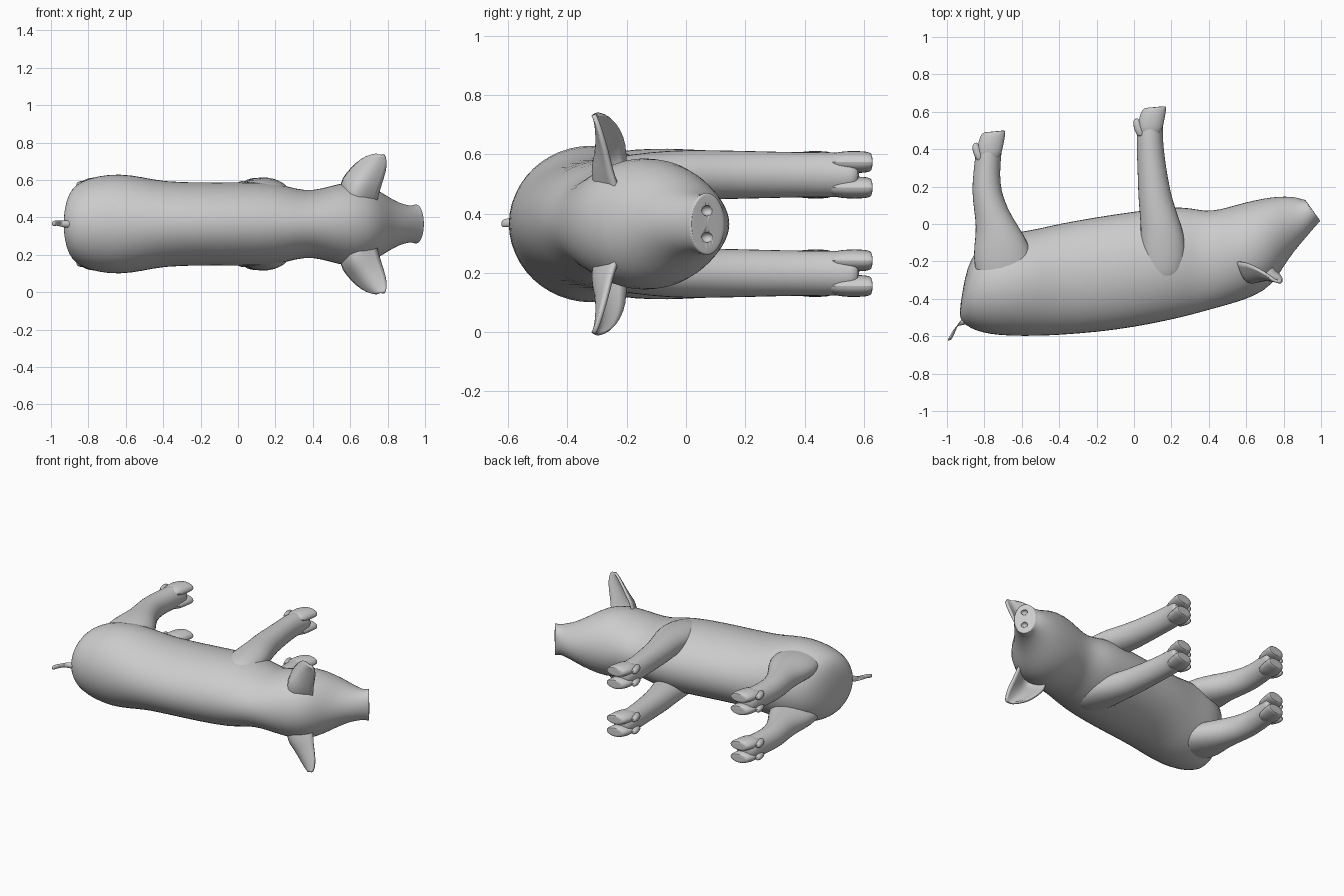
import bpy
import bmesh
import math
from mathutils import Vector

if "Cube" in bpy.data.objects:
    bpy.data.objects.remove(bpy.data.objects["Cube"], do_unlink=True)

MID = 0.365  # height of the symmetry plane

skin = bpy.data.materials.new("light grey skin")
skin.use_nodes = True
skin.diffuse_color = (0.6, 0.6, 0.6, 1)
skin.node_tree.nodes["Principled BSDF"].inputs["Base Color"].default_value = (0.6, 0.6, 0.6, 1)


def finish(name, bm, levels=1, angle=50):
    bmesh.ops.recalc_face_normals(bm, faces=bm.faces)
    mesh = bpy.data.meshes.new(name)
    bm.to_mesh(mesh)
    bm.free()
    mesh.materials.append(skin)
    obj = bpy.data.objects.new(name, mesh)
    bpy.context.collection.objects.link(obj)
    bpy.ops.object.select_all(action='DESELECT')
    obj.select_set(True)
    bpy.context.view_layer.objects.active = obj
    bpy.ops.object.shade_smooth_by_angle(angle=math.radians(angle))
    if levels:
        sub = obj.modifiers.new("smooth", 'SUBSURF')
        sub.levels = sub.render_levels = levels
    return obj


def loft(name, sections, sides=16, levels=1, grow=1.015):
    """Oval rings: each spans two points in plan, with a half height and centre height."""
    bm = bmesh.new()
    rings = []
    for x0, y0, x1, y1, half, zc in sections:
        a, b = Vector((x0, y0, zc)), Vector((x1, y1, zc))
        c, u = (a + b) / 2, (b - a) / 2 * grow
        rings.append([bm.verts.new(c + u * math.cos(t) + Vector((0, 0, half * grow * math.sin(t))))
                      for t in (2 * math.pi * i / sides for i in range(sides))])
    for r, s in zip(rings, rings[1:]):
        for i in range(sides):
            j = (i + 1) % sides
            bm.faces.new((r[i], r[j], s[j], s[i]))
    bm.faces.new(rings[0])
    bm.faces.new(rings[-1])
    return finish(name, bm, levels)


# Body and head: back point, belly point, half width
body_rings = [
    (-.935, -.48, -.92, -.38, .06), (-.925, -.51, -.905, -.29, .13),
    (-.90, -.54, -.875, -.19, .19), (-.85, -.568, -.82, -.11, .228),
    (-.77, -.588, -.73, -.06, .256), (-.66, -.597, -.61, -.045, .268),
    (-.52, -.597, -.50, -.025, .25), (-.40, -.592, -.40, 0, .225),
    (-.20, -.577, -.20, .035, .22), (0, -.55, 0, .065, .222),
    (.20, -.51, .20, .09, .22), (.32, -.48, .30, .085, .185),
    (.42, -.452, .38, .066, .176), (.52, -.425, .46, .075, .20),
    (.64, -.387, .55, .102, .228), (.74, -.325, .65, .127, .21),
    (.80, -.225, .74, .143, .165), (.855, -.145, .81, .147, .125),
    (.92, -.07, .87, .142, .10), (.975, -.005, .895, .132, .098),
    (.992, .012, .912, .130, .106), (.996, .018, .917, .127, .102),
    (.985, .031, .929, .111, .07)]
body = loft("body", [r + (MID,) for r in body_rings], sides=24)

# Nostrils sunk into the snout disc
for side, label in ((1, "upper"), (-1, "lower")):
    bm = bmesh.new()
    bmesh.ops.create_uvsphere(bm, u_segments=16, v_segments=10, radius=.022)
    cutter = finish(label + "_nostril_cutter", bm, levels=0)
    cutter.location = (.957, .071, MID + side * .045)
    cutter.scale = (1, 1, .8)
    cutter.hide_render = True
    cutter.hide_set(True)
    cut = body.modifiers.new(label + " nostril", 'BOOLEAN')
    cut.operation, cut.object, cut.solver = 'DIFFERENCE', cutter, 'EXACT'

# Legs: centre x, y, half width in x, half width in z
front_leg = [(.16, -.32, .06, .03), (.16, -.25, .11, .06), (.158, -.12, .125, .078),
             (.145, 0, .108, .085), (.115, .12, .092, .083), (.10, .25, .08, .08),
             (.086, .40, .072, .076), (.083, .50, .070, .078), (.095, .56, .066, .07),
             (.105, .585, .05, .05)]
hind_leg = [(-.68, -.40, .08, .03), (-.69, -.30, .15, .07), (-.70, -.17, .165, .088),
            (-.715, -.06, .13, .09), (-.748, .03, .10, .085), (-.78, .13, .084, .081),
            (-.791, .22, .074, .078), (-.784, .32, .070, .076), (-.776, .40, .070, .078),
            (-.765, .44, .064, .07), (-.755, .46, .05, .05)]

for side, s_name in ((1, "left"), (-1, "right")):
    zc = MID + side * .166
    for kind, path, dx, dy in (("front", front_leg, 0, 0), ("hind", hind_leg, -.86, -.13)):
        name = f"{kind}_{s_name}"
        loft(name + "_leg", [(x - rx, y, x + rx, y, rz, zc) for x, y, rx, rz in path])
        # Cloven hoof and the two small claws behind it
        for k, t_name in ((1, "outer"), (-1, "inner")):
            z = zc + k * side * .043
            toe = [(.03, .47, .14, .47, .025), (.02, .52, .157, .52, .037),
                   (.025, .57, .168, .575, .039), (.042, .61, .175, .62, .036),
                   (.055, .62, .172, .631, .030), (.08, .622, .155, .629, .015)]
            loft(f"{name}_{t_name}_toe",
                 [(a + dx, b + dy, c + dx, d + dy, h, z) for a, b, c, d, h in toe], sides=12)
            claw = [(.02, .46, .07, .47, .02), (.0, .50, .05, .52, .024),
                    (-.008, .54, .028, .56, .02), (.0, .56, .018, .568, .01)]
            loft(f"{name}_{t_name}_claw",
                 [(a + dx, b + dy, c + dx, d + dy, h, z) for a, b, c, d, h in claw], sides=8)

# Ears: cupped sheets; each row has its two edge points and a cup depth
ear_rows = [((.56, -.19, .14), (.73, -.21, .08), .11),
            ((.55, -.205, .22), (.745, -.245, .15), .10),
            ((.585, -.205, .27), (.765, -.26, .215), .07),
            ((.635, -.225, .325), (.79, -.28, .285), .045),
            ((.69, -.255, .362), (.797, -.30, .345), .022),
            ((.74, -.29, .372), (.785, -.312, .368), .005)]
for side, s_name in ((1, "left"), (-1, "right")):
    bm = bmesh.new()
    grid = []
    for p, q, cup in ear_rows:
        row = []
        for i in range(7):
            t = i / 6
            v = Vector(p).lerp(Vector(q), t)
            v += Vector((-.3, -.95, 0)) * cup * math.sin(math.pi * t)
            row.append(bm.verts.new((v.x, v.y, MID + side * v.z)))
        grid.append(row)
    for r, s in zip(grid, grid[1:]):
        for i in range(6):
            bm.faces.new((r[i], r[i + 1], s[i + 1], s[i]))
    ear = finish(s_name + "_ear", bm)
    thick = ear.modifiers.new("thickness", 'SOLIDIFY')
    thick.thickness, thick.offset = .016, 0

# Tail: short, bent toward the back
loft("tail", [(-.89, -.545, -.88, -.49, .026, MID), (-.94, -.54, -.925, -.502, .02, MID),
              (-.968, -.565, -.942, -.543, .016, MID + .003),
              (-.982, -.595, -.958, -.585, .015, MID + .006),
              (-.998, -.618, -.972, -.612, .016, MID + .003),
              (-.995, -.625, -.978, -.62, .01, MID)], sides=8)
